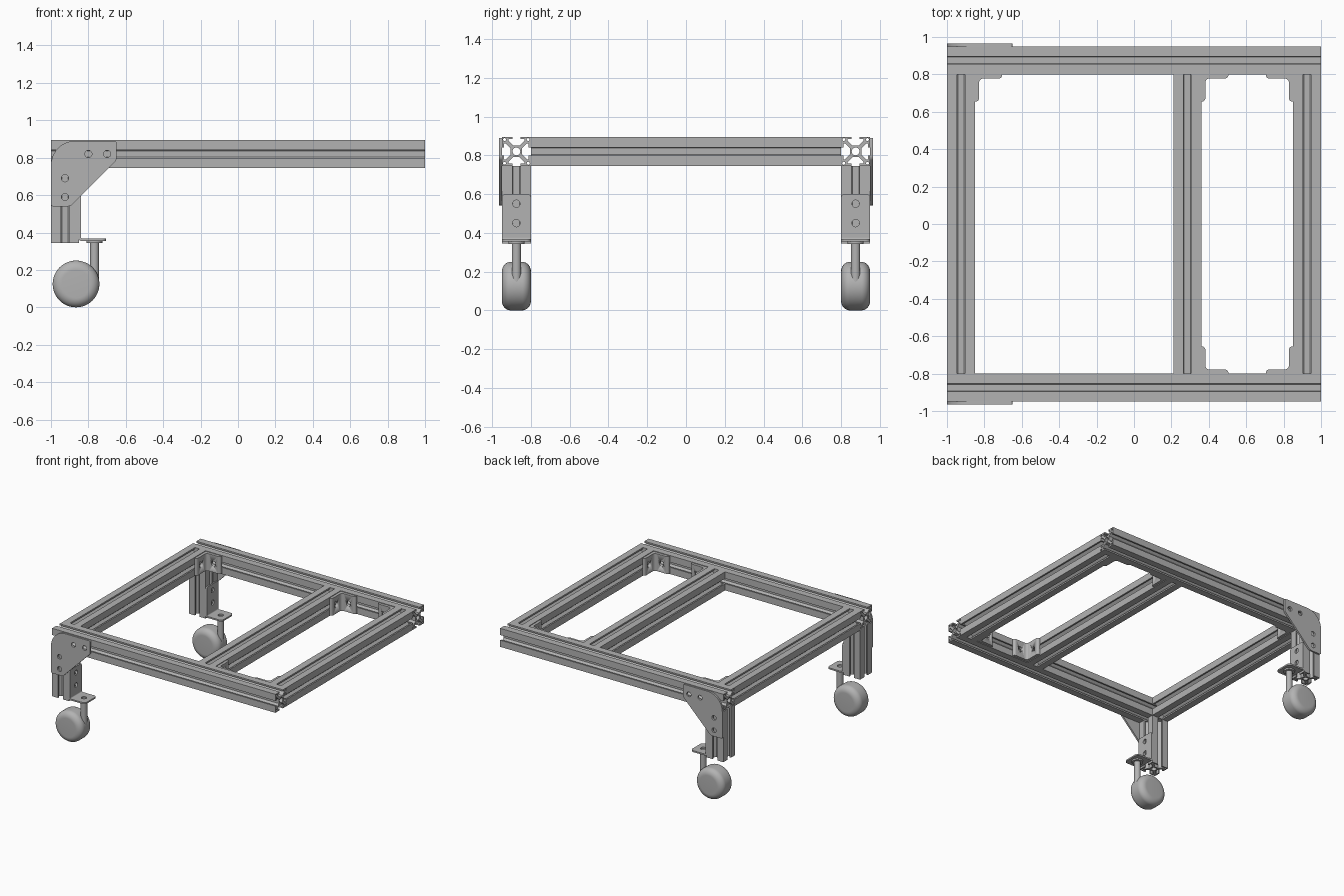
import bpy, bmesh
from math import pi, sin, cos, radians
from mathutils import Matrix, Vector

old = bpy.data.objects.get("Cube")
if old:
    bpy.data.objects.remove(old, do_unlink=True)

grey = bpy.data.materials.new("metal grey")
grey.use_nodes = True
color = (0.45, 0.45, 0.45, 1)
grey.diffuse_color = color
grey.node_tree.nodes["Principled BSDF"].inputs["Base Color"].default_value = color

ALONG_X = Matrix.Rotation(pi / 2, 4, 'Y')
ALONG_Y = Matrix.Rotation(pi / 2, 4, 'X')   # outline (x, y) becomes (x, z)
ALONG_Z = Matrix.Identity(4)
FACE_X = Matrix(((0, 0, 1, 0), (1, 0, 0, 0), (0, 1, 0, 0), (0, 0, 0, 1)))  # outline becomes (y, z)


def finish(name, bm, matrix):
    """Turn a bmesh into a shaded, coloured object."""
    bmesh.ops.remove_doubles(bm, verts=bm.verts, dist=1e-5)
    bm.transform(matrix)
    bmesh.ops.recalc_face_normals(bm, faces=bm.faces)
    mesh = bpy.data.meshes.new(name)
    bm.to_mesh(mesh)
    bm.free()
    mesh.materials.append(grey)
    obj = bpy.data.objects.new(name, mesh)
    bpy.context.collection.objects.link(obj)
    bpy.ops.object.select_all(action='DESELECT')
    obj.select_set(True)
    bpy.context.view_layer.objects.active = obj
    bpy.ops.object.shade_smooth_by_angle(angle=radians(35))
    return obj


def circle(x, y, r, n=24):
    return [(x + r * cos(2 * pi * i / n), y + r * sin(2 * pi * i / n)) for i in range(n)]


def rounded(points, steps=6):
    """Round each corner given as (x, y, tangent length)."""
    out = []
    w = 0.7071
    for i, (x, y, r) in enumerate(points):
        p = Vector((x, y))
        if r == 0:
            out.append((x, y))
            continue
        a = p + (Vector(points[i - 1][:2]) - p).normalized() * r
        b = p + (Vector(points[(i + 1) % len(points)][:2]) - p).normalized() * r
        for k in range(steps + 1):
            t = k / steps
            u, v, s = (1 - t) ** 2, 2 * w * t * (1 - t), t * t
            out.append(tuple((a * u + p * v + b * s) / (u + v + s)))
    return out


def prism(name, loops, depth, axis, loc):
    """Extrude an outline with holes, centred on loc."""
    curve = bpy.data.curves.new(name, 'CURVE')
    curve.dimensions = '2D'
    curve.fill_mode = 'BOTH'
    curve.extrude = depth / 2
    for loop in loops:
        spline = curve.splines.new('POLY')
        spline.points.add(len(loop) - 1)
        for point, (x, y) in zip(spline.points, loop):
            point.co = (x, y, 0, 1)
        spline.use_cyclic_u = True
    temp = bpy.data.objects.new("temp", curve)
    bpy.context.collection.objects.link(temp)
    deps = bpy.context.evaluated_depsgraph_get()
    mesh = bpy.data.meshes.new_from_object(temp.evaluated_get(deps))
    bm = bmesh.new()
    bm.from_mesh(mesh)
    bpy.data.objects.remove(temp, do_unlink=True)
    bpy.data.curves.remove(curve)
    bpy.data.meshes.remove(mesh)
    return finish(name, bm, Matrix.Translation(loc) @ axis)


def punch(obj, loc, axis, r=0.02):
    """Drill a round hole through a part."""
    cutter = prism("cutter", [circle(0, 0, r)], 0.06, axis, loc)
    mod = obj.modifiers.new("hole", 'BOOLEAN')
    mod.operation = 'DIFFERENCE'
    mod.solver = 'EXACT'
    mod.object = cutter
    bpy.context.view_layer.objects.active = obj
    bpy.ops.object.modifier_apply(modifier=mod.name)
    bpy.data.objects.remove(cutter, do_unlink=True)


# Slotted beam cross-section: one quadrant turned four times, plus hollows
quadrant = [(.03, .017), (.054, .041), (.063, .041), (.063, .021), (.075, .021), (.075, .075),
            (.021, .075), (.021, .063), (.041, .063), (.041, .054), (.017, .03)]
section, pockets = [], []
for q in range(4):
    c, s = round(cos(q * pi / 2)), round(sin(q * pi / 2))
    section += [(x * c - y * s, x * s + y * c) for x, y in quadrant]
    m = 0.061
    pockets.append(circle(m * c - m * s, m * s + m * c, 0.008, 8))
beam_loops = [section, circle(0, 0, 0.02)] + pockets

BEAM_Z = 0.82
SIDES = (("front", -1), ("back", 1))

# Cross beams
for name, x in (("right", -0.925), ("middle", 0.285), ("left", 0.925)):
    prism(name + "_cross_beam", beam_loops, 1.6, ALONG_Y, (x, 0, BEAM_Z))


def corner_bracket(name, x, y, sx, sy):
    """Angle bracket in an inner corner, arms pointing along sx and sy."""
    t, arm = 0.022, 0.145
    shape = rounded([(0, 0, 0), (arm, 0, 0), (arm, t, 0.018), (t, t, 0.022),
                     (t, arm, 0.018), (0, arm, 0)])
    shape = [(px * sx, py * sy) for px, py in shape]
    obj = prism(name, [shape], 0.14, ALONG_Z, (x, y, BEAM_Z))
    punch(obj, (x + sx * 0.085, y, BEAM_Z), ALONG_Y)
    punch(obj, (x, y + sy * 0.085, BEAM_Z), ALONG_X)


corner_bracket("back_right_corner_bracket", -0.85, 0.8, 1, -1)
for side, s in SIDES:
    corner_bracket(side + "_middle_corner_bracket", 0.36, s * 0.8, 1, -s)
    corner_bracket(side + "_left_corner_bracket", 0.85, s * 0.8, -1, -s)

for side, s in SIDES:
    y = s * 0.875
    # Long rail and leg
    prism(side + "_rail", beam_loops, 2, ALONG_X, (0, y, BEAM_Z))
    prism(side + "_leg", beam_loops, 0.4, ALONG_Z, (-0.925, y, 0.545))

    # Gusset plate joining rail and leg
    outline = rounded([(-1, .89, .13), (-1, .54, .012), (-.895, .54, .015),
                       (-.65, .785, .012), (-.65, .89, .01)], 10)
    holes = [circle(hx, hz, 0.019) for hx, hz in
             ((-.8, .82), (-.7, .82), (-.925, .69), (-.925, .59))]
    prism(side + "_gusset_plate", [outline] + holes, 0.014, ALONG_Y, (0, s * 0.957, 0))

    # Caster bracket: upright plate, bend and shelf
    upright = rounded([(-.075, .365, 0), (.075, .365, 0), (.075, .6, .018), (-.075, .6, .018)])
    prism(side + "_caster_upright", [upright, circle(0, .55, .019), circle(0, .45, .019)],
          0.011, FACE_X, (-0.8445, y, 0))
    bend = rounded([(-.85, .385, 0), (-.85, .355, .012), (-.815, .355, 0),
                    (-.815, .367, 0), (-.839, .367, .008), (-.839, .385, 0)])
    prism(side + "_caster_bend", [bend], 0.15, ALONG_Y, (0, y, 0))
    shelf = rounded([(-.82, -.075, 0), (-.705, -.075, .025), (-.705, .075, .025), (-.82, .075, 0)])
    prism(side + "_caster_shelf", [shelf, circle(-.767, 0, .02)], 0.012, ALONG_Z, (0, y, 0.361))

    # Caster stem with flange
    prism(side + "_stem_flange", [circle(0, 0, .042, 32)], 0.012, ALONG_Z, (-.767, y, .349))
    prism(side + "_caster_stem", [circle(0, 0, .024, 32)], 0.213, ALONG_Z, (-.767, y, .2365))

    # Wheel: rounded half profile spun around its axle
    edge = [(.075 + .05 * sin(a), .03 + .045 * cos(a)) for a in (i * pi / 20 for i in range(11))]
    profile = [(0, .075)] + edge + [(r, -h) for r, h in reversed(edge)] + [(0, -.075)]
    bm = bmesh.new()
    verts = [bm.verts.new((r, h, 0)) for r, h in profile]
    edges = [bm.edges.new(pair) for pair in zip(verts, verts[1:])]
    bmesh.ops.spin(bm, geom=verts + edges, cent=(0, 0, 0), axis=(0, 1, 0),
                   angle=2 * pi, steps=48, use_duplicate=False)
    finish(side + "_wheel", bm, Matrix.Translation((-.866, y, .125)))
